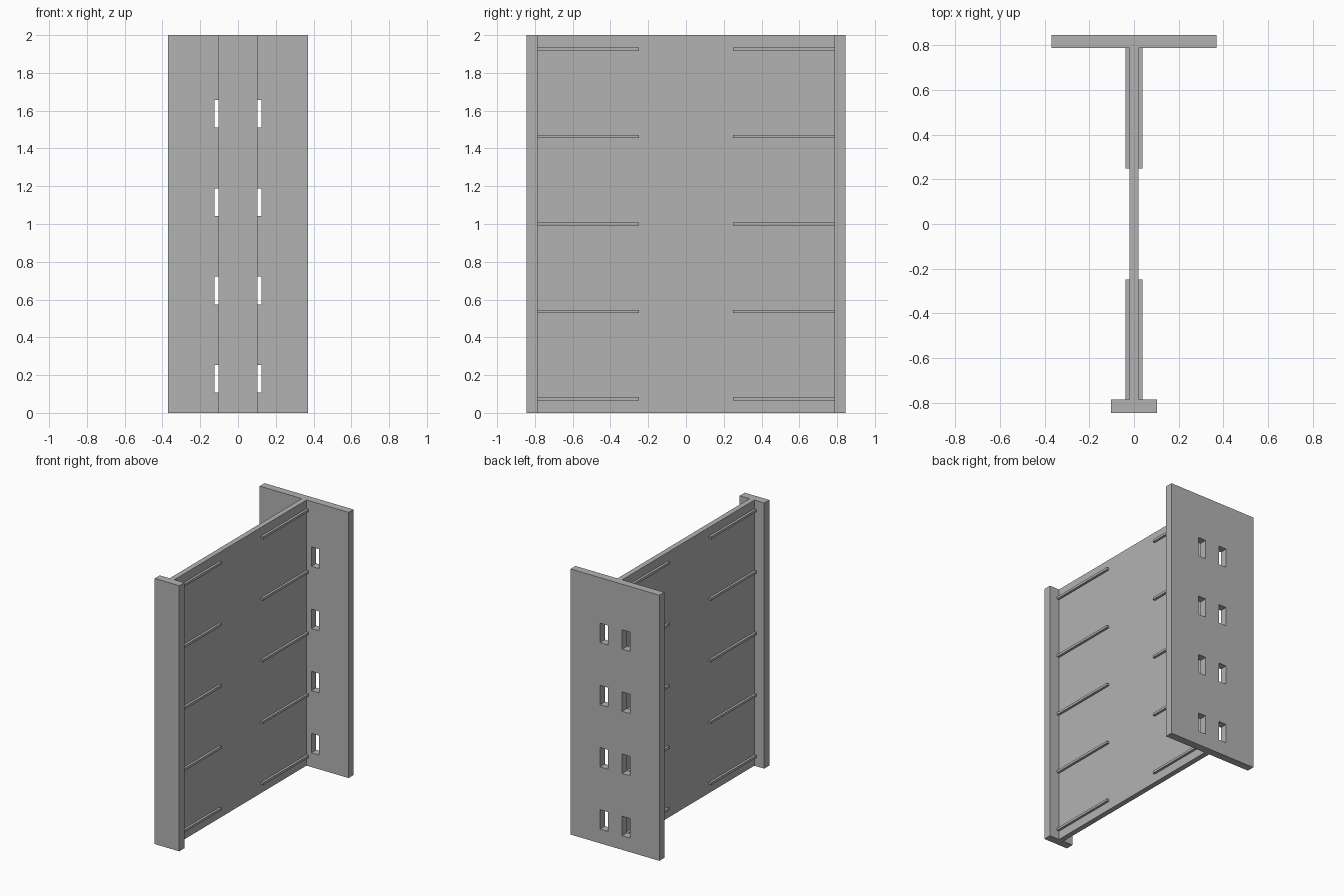
import bpy
import bmesh

if "Cube" in bpy.data.objects:
    bpy.data.objects.remove(bpy.data.objects["Cube"])

steel = bpy.data.materials.new("steel_grey")
steel.diffuse_color = (0.45, 0.45, 0.45, 1)
steel.use_nodes = True
steel.node_tree.nodes["Principled BSDF"].inputs["Base Color"].default_value = steel.diffuse_color

HEIGHT = 2.0


def finish(name, bm):
    bmesh.ops.recalc_face_normals(bm, faces=bm.faces)
    mesh = bpy.data.meshes.new(name)
    bm.to_mesh(mesh)
    bm.free()
    mesh.materials.append(steel)
    obj = bpy.data.objects.new(name, mesh)
    bpy.context.collection.objects.link(obj)
    return obj


def box(name, x, y, z):
    """Box from (min, max) ranges."""
    bm = bmesh.new()
    bmesh.ops.create_cube(bm, size=1)
    for v in bm.verts:
        v.co = [(r[0] + r[1]) / 2 + c * (r[1] - r[0]) for c, r in zip(v.co, (x, y, z))]
    return finish(name, bm)


def slotted_plate(name, half_width, y, slot_x, slot_zs, slot_height):
    """Plate in the xz plane with two mirrored columns of through slots."""
    xs = [-half_width, -slot_x[1], -slot_x[0], slot_x[0], slot_x[1], half_width]
    zs = [0.0]
    for z in slot_zs:
        zs += [z - slot_height / 2, z + slot_height / 2]
    zs.append(HEIGHT)
    bm = bmesh.new()
    grid = [[bm.verts.new((x, y[0], z)) for x in xs] for z in zs]
    for j in range(len(zs) - 1):
        for i in range(len(xs) - 1):
            if j % 2 == 1 and i in (1, 3):
                continue  # open slot
            bm.faces.new((grid[j][i], grid[j][i + 1], grid[j + 1][i + 1], grid[j + 1][i]))
    new = bmesh.ops.extrude_face_region(bm, geom=bm.faces[:])["geom"]
    moved = [g for g in new if isinstance(g, bmesh.types.BMVert)]
    bmesh.ops.translate(bm, verts=moved, vec=(0, y[1] - y[0], 0))
    return finish(name, bm)


# Main web and narrow front flange
box("web", (-0.02, 0.02), (-0.785, 0.787), (0, HEIGHT))
box("front_flange", (-0.102, 0.102), (-0.845, -0.785), (0, HEIGHT))

# Wide back flange with eight slots
slotted_plate("back_flange", 0.37, (0.787, 0.845), (0.06, 0.125),
              [0.18 + 0.468 * i for i in range(4)], 0.146)

# Thin horizontal ribs on both faces of the web
for i in range(5):
    z = 0.074 + 0.463 * i
    for side, x in (("right", (0.02, 0.038)), ("left", (-0.038, -0.02))):
        for end, y in (("front", (-0.785, -0.248)), ("back", (0.248, 0.787))):
            box(f"{end}_{side}_rib_{i + 1}", x, y, (z - 0.009, z + 0.009))
